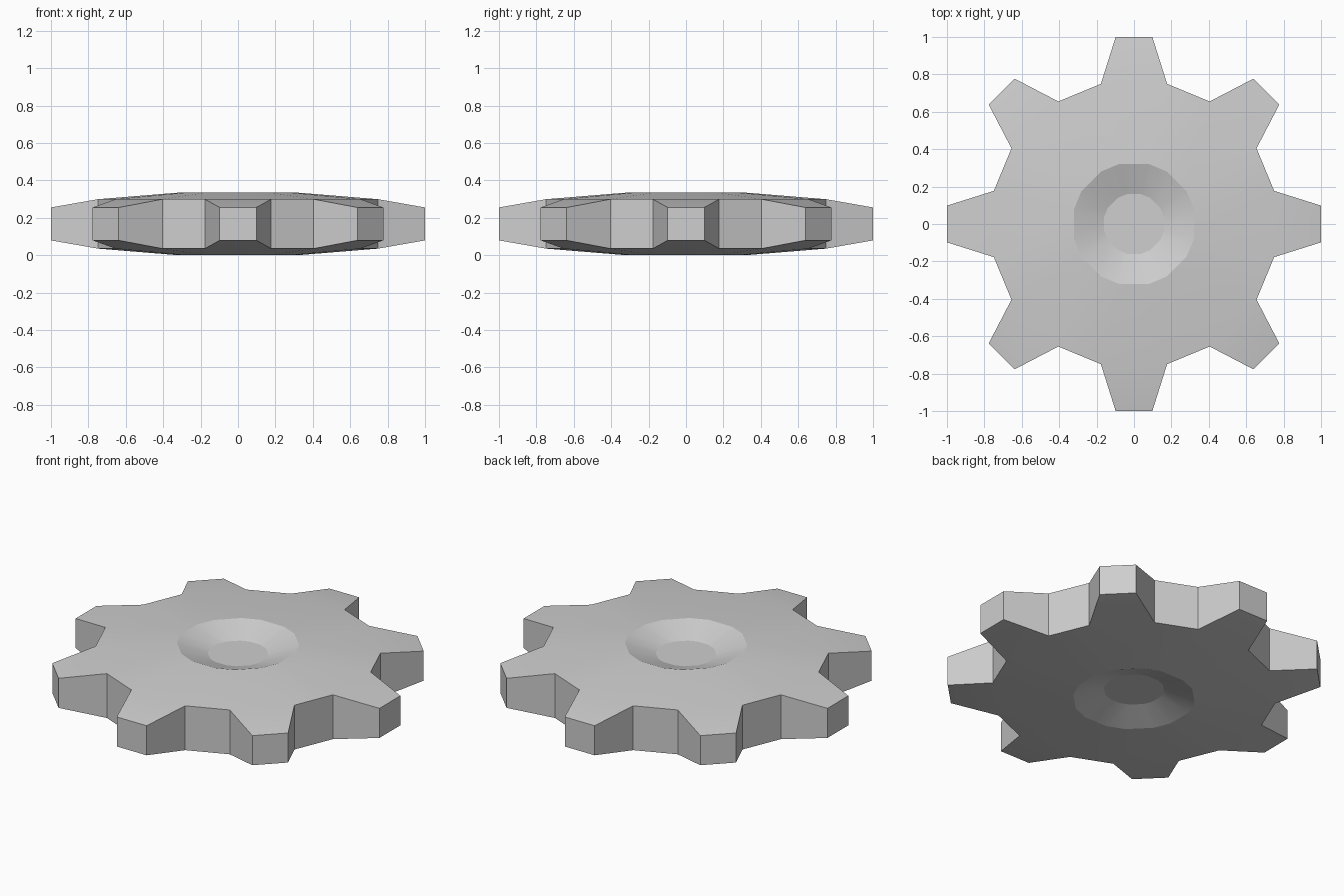
import bpy
import bmesh
from math import cos, sin, radians

cube = bpy.data.objects.get("Cube")
if cube:
    bpy.data.objects.remove(cube, do_unlink=True)

TEETH = 8
MID_Z = 0.167

# Rings from the centre outward: radius, half angle of tooth, half thickness
FLOOR = (0.164, 13.3, 0.11)
RIM = (0.331, 13.3, 0.167)
ROOT = (0.77, 13.3, 0.132)
TIP = (1.005, 5.6, 0.088)

steel = bpy.data.materials.new("grey steel")
steel.use_nodes = True
grey = (0.62, 0.62, 0.62, 1)
steel.diffuse_color = grey
steel.node_tree.nodes["Principled BSDF"].inputs["Base Color"].default_value = grey

bm = bmesh.new()


def ring(spec, side):
    """Two points per tooth, one on each flank."""
    radius, half, thick = spec
    points = []
    for i in range(TEETH):
        for sign in (-1, 1):
            a = radians(i * 360 / TEETH + sign * half)
            points.append(bm.verts.new((radius * cos(a), radius * sin(a), MID_Z + side * thick)))
    return points


def quad(a, b, i):
    j = (i + 1) % len(a)
    bm.faces.new((a[i], a[j], b[j], b[i]))


# Top and bottom: dished hub, sloping web and tapering teeth
outlines = []
for side in (-1, 1):
    floor, rim, root, tip = [ring(s, side) for s in (FLOOR, RIM, ROOT, TIP)]
    bm.faces.new(floor)
    for i in range(2 * TEETH):
        quad(floor, rim, i)
        quad(rim, root, i)
        if i % 2 == 0:
            quad(root, tip, i)
    outline = []
    for i in range(0, 2 * TEETH, 2):
        outline += [root[i], tip[i], tip[i + 1], root[i + 1]]
    outlines.append(outline)

# Upright walls around the teeth
for i in range(4 * TEETH):
    quad(outlines[0], outlines[1], i)

bmesh.ops.recalc_face_normals(bm, faces=bm.faces[:])
mesh = bpy.data.meshes.new("gear_wheel")
bm.to_mesh(mesh)
bm.free()
mesh.materials.append(steel)

gear = bpy.data.objects.new("gear_wheel", mesh)
bpy.context.collection.objects.link(gear)
bpy.ops.object.select_all(action="DESELECT")
gear.select_set(True)
bpy.context.view_layer.objects.active = gear
bpy.ops.object.shade_smooth_by_angle(angle=radians(15))
